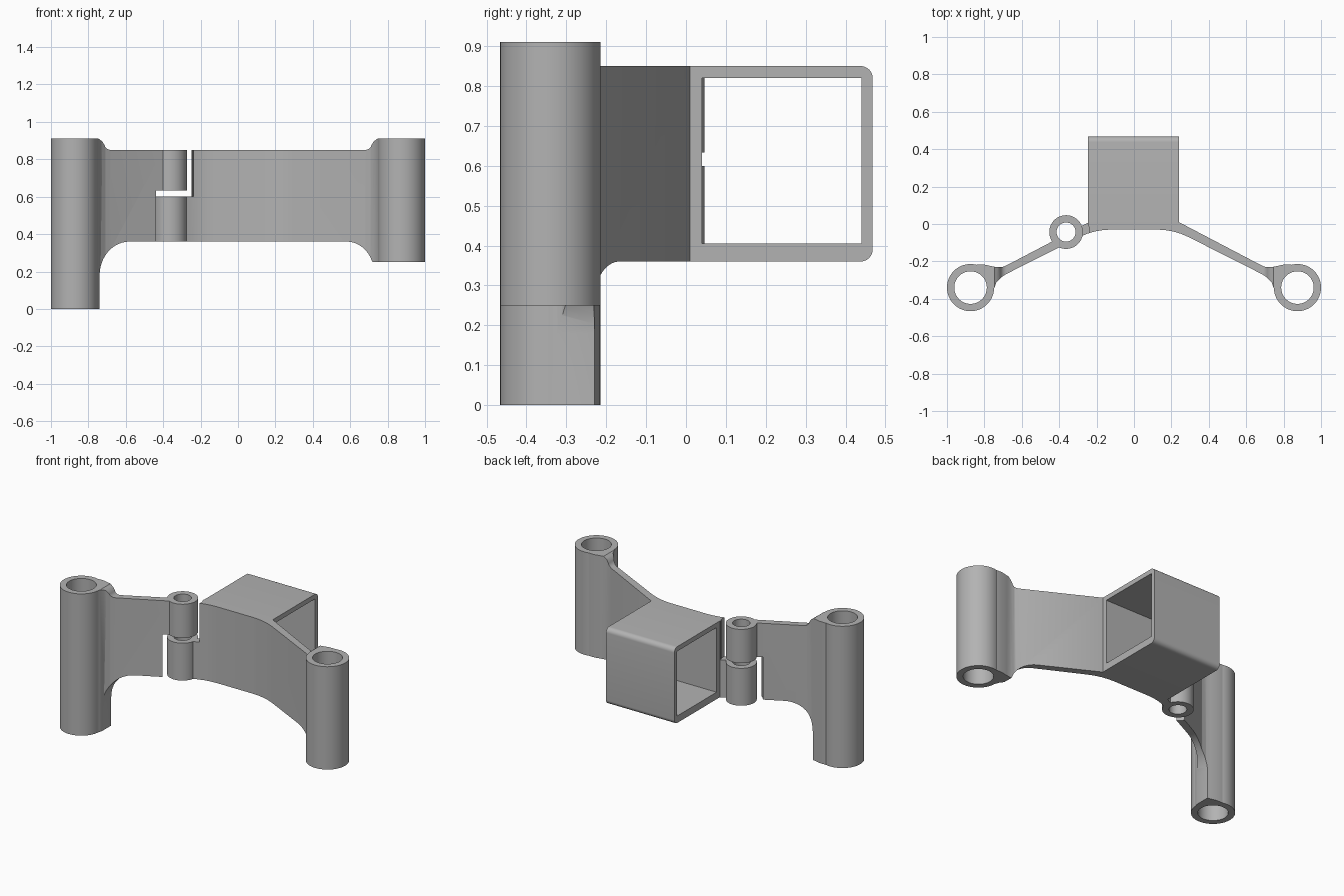
import bpy, bmesh, math
from mathutils import Vector

cube = bpy.data.objects.get("Cube")
if cube:
    bpy.data.objects.remove(cube, do_unlink=True)

grey = bpy.data.materials.new("plain_grey")
grey.use_nodes = True
GREY = (0.45, 0.45, 0.45, 1)
grey.diffuse_color = GREY
grey.node_tree.nodes["Principled BSDF"].inputs["Base Color"].default_value = GREY


def prism(name, points, axis, lo, hi):
    """Extrude a 2D outline along an axis."""
    place = {"x": lambda a, b: (lo, a, b),
             "y": lambda a, b: (a, lo, b),
             "z": lambda a, b: (a, b, lo)}[axis]
    along = Vector([(hi - lo) * (axis == k) for k in "xyz"])
    bm = bmesh.new()
    face = bm.faces.new([bm.verts.new(place(*p)) for p in points])
    new = bmesh.ops.extrude_face_region(bm, geom=[face])["geom"]
    moved = [v for v in new if isinstance(v, bmesh.types.BMVert)]
    bmesh.ops.translate(bm, verts=moved, vec=along)
    bmesh.ops.recalc_face_normals(bm, faces=bm.faces)
    mesh = bpy.data.meshes.new(name)
    bm.to_mesh(mesh)
    bm.free()
    mesh.materials.append(grey)
    obj = bpy.data.objects.new(name, mesh)
    bpy.context.collection.objects.link(obj)
    return obj


def arc(cx, cy, rx, ry, start, end, n=10):
    steps = [math.radians(start + (end - start) * i / n) for i in range(n + 1)]
    return [(cx + rx * math.cos(a), cy + ry * math.sin(a)) for a in steps]


def rod(center, radius, lo, hi):
    return prism("rod", arc(*center, radius, radius, 0, 360, 64)[:-1], "z", lo, hi)


def block(x0, x1, z0, z1):
    return prism("block", [(x0, z0), (x1, z0), (x1, z1), (x0, z1)], "y", -1, 1)


def combine(target, tool, operation):
    """Apply a boolean and discard the tool."""
    mod = target.modifiers.new("cut", "BOOLEAN")
    mod.operation, mod.solver, mod.object = operation, "EXACT", tool
    bpy.context.view_layer.objects.active = target
    bpy.ops.object.modifier_apply(modifier=mod.name)
    bpy.data.objects.remove(tool, do_unlink=True)


def mirror(points):
    return [(-x, y) for x, y in reversed(points)]


TOP, BASE = 0.85, 0.36
TUBE_R, TUBE_BORE = 0.126, 0.087
HINGE = (-0.363, -0.043)
HINGE_R, HINGE_BORE, CLEARANCE = 0.09, 0.051, 0.125
GAP_LOW, GAP_HIGH = 0.60, 0.633

# Half plan of the bent plate, flaring into the end tube
front_edge = [(0.13, -0.03), (0.17, -0.033), (0.21, -0.040), (0.25, -0.052),
              (0.29, -0.069), (0.68, -0.266), (0.71, -0.285), (0.735, -0.31),
              (0.748, -0.345), (0.76, -0.37)]
back_edge = [(0.86, -0.23), (0.84, -0.217), (0.80, -0.217), (0.76, -0.226),
             (0.73, -0.231), (0.70, -0.229), (0.66, -0.21), (0.24, 0.01)]
half_plan = front_edge + back_edge

# Front silhouette: raised at the tubes, curved under the arms
shoulder = arc(0.68, 0.885, 0.035, 0.035, -90, -15, 6) + [(0.725, 0.895), (0.745, 0.91)]
under_left = arc(0.58, 0.20, 0.145, 0.16, 90, 20, 10)
under_right = arc(-0.58, 0.18, 0.16, 0.18, 90, 180, 12)
silhouette = (under_right[::-1] + under_left + [(0.72, 0.25), (1, 0.25), (1, 0.91)]
              + shoulder[::-1] + mirror(shoulder)[::-1][::1]
              + [(-1, 0.91), (-1, 0), (-0.74, 0)])


def bent_plate(name, keep):
    plate = prism(name, half_plan + mirror(half_plan), "z", -0.1, 1.1)
    combine(plate, prism("silhouette", silhouette, "y", -1, 1), "INTERSECT")
    combine(plate, keep, "INTERSECT")
    return plate


def add_tube(body, center, radius, bore, lo, hi):
    combine(body, rod(center, radius, lo, hi), "UNION")
    combine(body, rod(center, bore, lo - 0.1, hi + 0.1), "DIFFERENCE")


# Fixed bracket: centre plate, left arm, left tube, lower hinge barrel
bracket = bent_plate("fixed_bracket", block(HINGE[0], 2, -1, 2))
combine(bracket, rod(HINGE, CLEARANCE, GAP_LOW, 1.2), "DIFFERENCE")
add_tube(bracket, HINGE, HINGE_R, HINGE_BORE, BASE, GAP_LOW)
add_tube(bracket, (0.874, -0.34), TUBE_R, TUBE_BORE, 0.25, 0.91)

# Swinging arm: right arm, long tube, upper hinge barrel
arm = bent_plate("hinged_arm", block(-2, HINGE[0], -1, 2))
combine(arm, rod(HINGE, CLEARANCE, -0.2, GAP_HIGH), "DIFFERENCE")
add_tube(arm, HINGE, HINGE_R, HINGE_BORE, GAP_HIGH, TOP)
add_tube(arm, (-0.874, -0.34), TUBE_R, TUBE_BORE, 0, 0.91)

# Square sleeve, open sideways, with rounded back corners
R = 0.03
outer = ([(-0.01, BASE)] + arc(0.468 - R, BASE + R, R, R, -90, 0, 8)
         + arc(0.468 - R, TOP - R, R, R, 0, 90, 8) + [(-0.01, TOP)])
sleeve = prism("square_sleeve", outer, "x", -0.245, 0.24)
opening = [(0.04, 0.405), (0.44, 0.405), (0.44, 0.82), (0.04, 0.82)]
combine(sleeve, prism("opening", opening, "x", -1, 1), "DIFFERENCE")

# Smooth round faces, keep hard edges
for obj in (bracket, arm, sleeve):
    bpy.ops.object.select_all(action="DESELECT")
    obj.select_set(True)
    bpy.context.view_layer.objects.active = obj
    bpy.ops.object.shade_smooth_by_angle(angle=math.radians(30))
